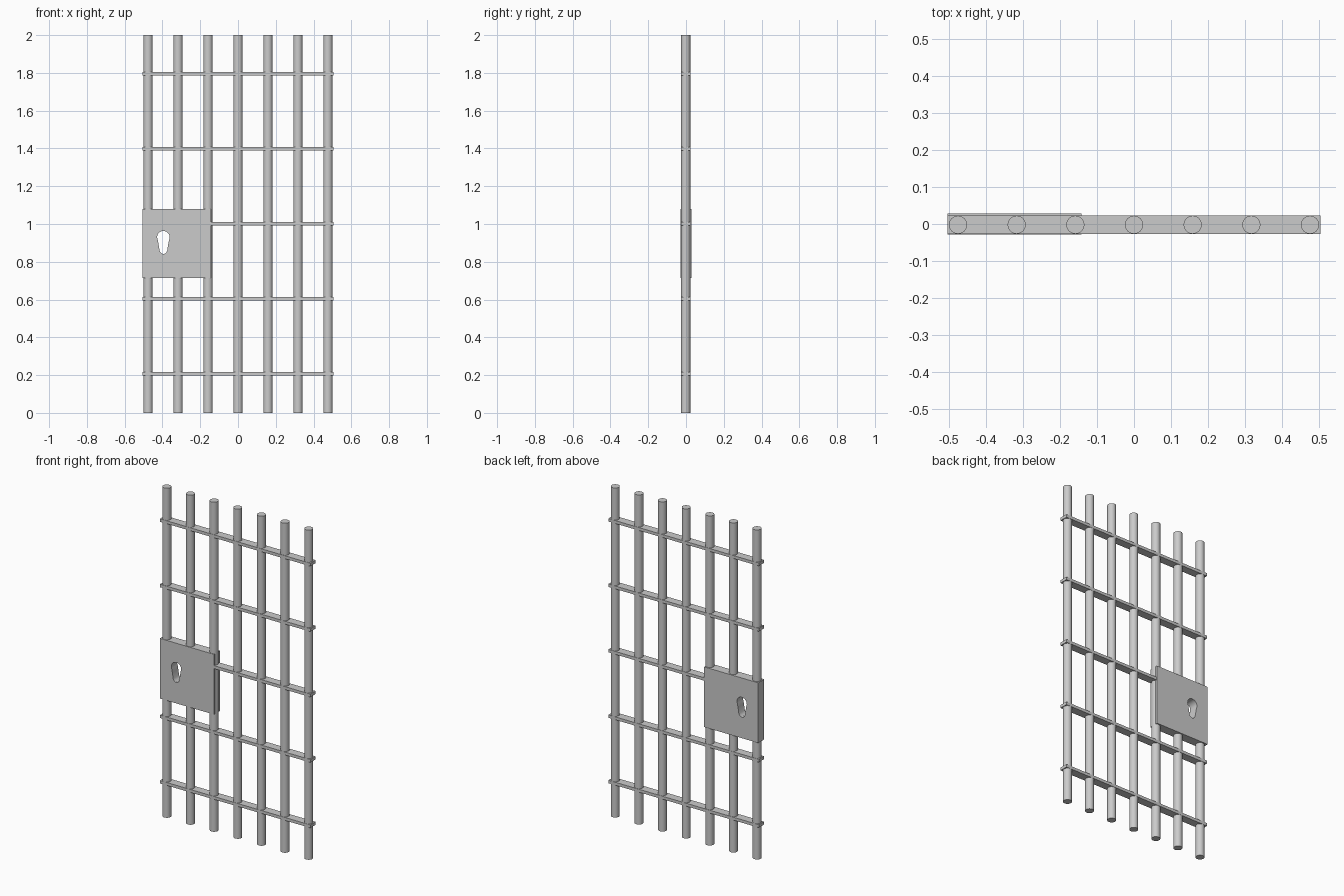
import bpy, bmesh, math

if "Cube" in bpy.data.objects:
    bpy.data.objects.remove(bpy.data.objects["Cube"])

BAR_Y = -0.002


def box(name, x0, x1, y0, y1, z0, z1):
    bpy.ops.mesh.primitive_cube_add(
        size=1, location=((x0 + x1) / 2, (y0 + y1) / 2, (z0 + z1) / 2))
    ob = bpy.context.object
    ob.name = name
    ob.scale = (x1 - x0, y1 - y0, z1 - z0)
    bpy.ops.object.transform_apply(location=False, rotation=False, scale=True)
    return ob


# Round upright bars
for i in range(7):
    bpy.ops.mesh.primitive_cylinder_add(
        vertices=32, radius=0.0245, depth=2, location=((i - 3) * 0.1587, BAR_Y, 1))
    bpy.context.object.name = f"upright_bar_{i + 1}"
    bpy.ops.object.shade_smooth_by_angle()

# Flat cross strips
for i in range(5):
    z = 0.208 + i * 0.397
    box(f"cross_strip_{i + 1}", -0.505, 0.505, BAR_Y - 0.025, BAR_Y + 0.025,
        z - 0.009, z + 0.009)

# Keyhole outline: round head with tapered, rounded slot
cx, cz, r = -0.395, 0.93, 0.033
head = [(cx + r * math.cos(a), cz + r * math.sin(a))
        for a in (math.radians(-25 + 230 * k / 20) for k in range(21))]
slot_half = [(0.026, 0.895), (0.020, 0.858), (0.013, 0.847), (0.005, 0.842)]
outline = (head + [(cx - w, z) for w, z in slot_half]
           + [(cx + w, z) for w, z in reversed(slot_half)])

# Keyhole cutter
bm = bmesh.new()
face = bm.faces.new([bm.verts.new((x, -0.1, z)) for x, z in outline])
ext = bmesh.ops.extrude_face_region(bm, geom=[face])
for v in ext["geom"]:
    if isinstance(v, bmesh.types.BMVert):
        v.co.y = 0.1
bmesh.ops.recalc_face_normals(bm, faces=bm.faces)
mesh = bpy.data.meshes.new("keyhole_cutter")
bm.to_mesh(mesh)
bm.free()
cutter = bpy.data.objects.new("keyhole_cutter", mesh)
bpy.context.collection.objects.link(cutter)
cutter.hide_render = True
cutter.display_type = 'WIRE'

# Lock case with keyhole through it
lock = box("lock_case", -0.505, -0.142, -0.0285, 0.0285, 0.715, 1.08)
cut = lock.modifiers.new("keyhole", 'BOOLEAN')
cut.operation = 'DIFFERENCE'
cut.solver = 'EXACT'
cut.object = cutter
bpy.context.view_layer.objects.active = lock
bpy.ops.object.modifier_apply(modifier=cut.name)
bpy.data.objects.remove(cutter)
bpy.ops.object.shade_smooth_by_angle()
